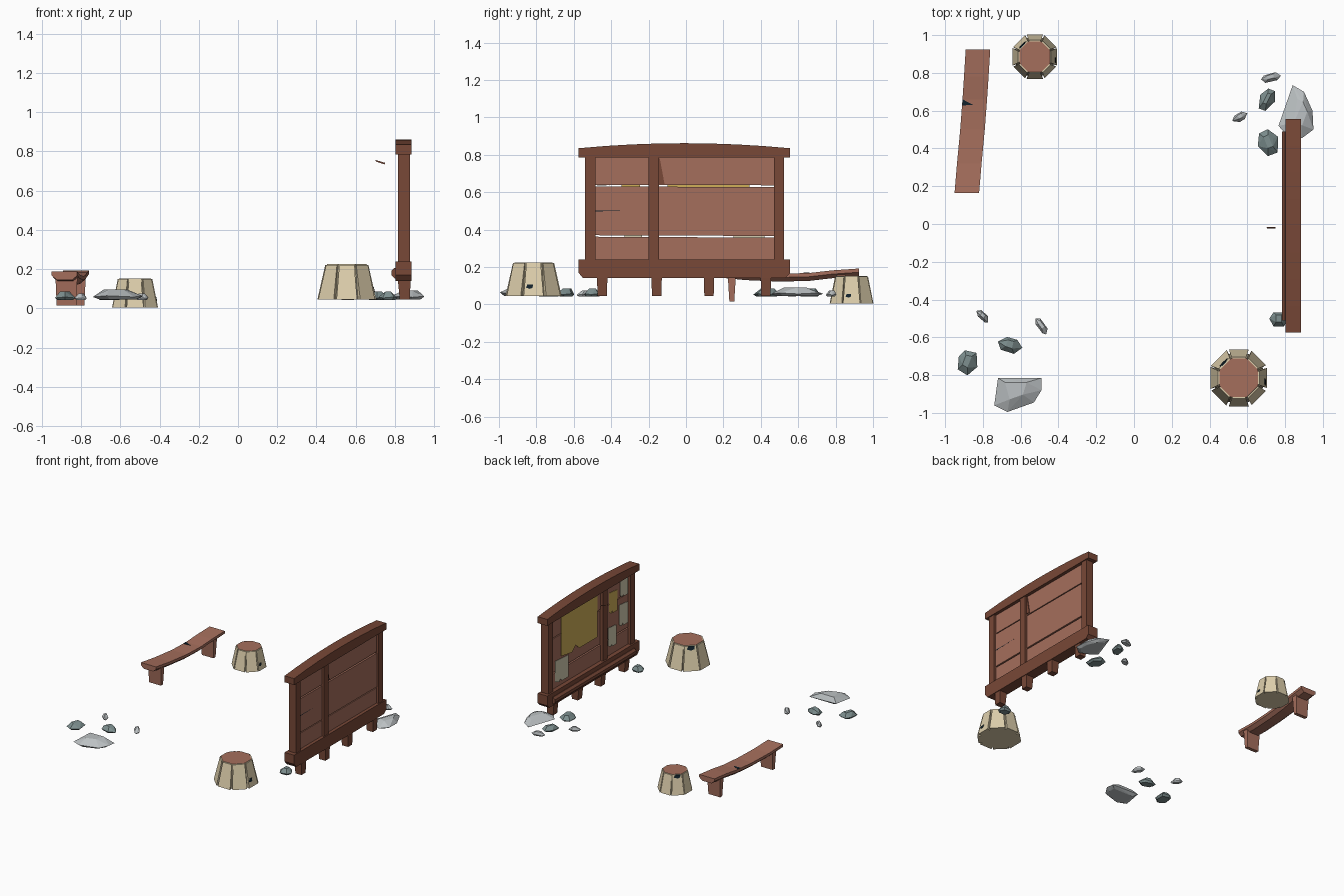
import bpy, bmesh, math, random
from mathutils import Vector

if "Cube" in bpy.data.objects:
    bpy.data.objects.remove(bpy.data.objects["Cube"])

random.seed(4)

def material(name, r, g, b):
    m = bpy.data.materials.new(name)
    lin = [((c / 255 + 0.055) / 1.055) ** 2.4 for c in (r, g, b)]
    m.diffuse_color = (*lin, 1)
    m.use_nodes = True
    m.node_tree.nodes["Principled BSDF"].inputs["Base Color"].default_value = m.diffuse_color
    return m

FRAME = material("dark brown wood", 120, 72, 55)
PLANK = material("light brown wood", 165, 110, 92)
BARK = material("pale bark", 222, 207, 172)
LIGHT = material("light stone", 188, 193, 195)
DARK = material("dark stone", 126, 144, 144)
OCHRE = material("ochre paper", 208, 176, 88)
CREAM = material("cream paper", 212, 205, 178)
HOLE = material("blue black hole", 18, 34, 44)

def finish(name, bm, *mats):
    bmesh.ops.recalc_face_normals(bm, faces=bm.faces)
    me = bpy.data.meshes.new(name)
    bm.to_mesh(me)
    bm.free()
    for m in mats:
        me.materials.append(m)
    ob = bpy.data.objects.new(name, me)
    bpy.context.collection.objects.link(ob)
    return ob

def hull(name, pts, mat):
    bm = bmesh.new()
    vs = [bm.verts.new(p) for p in pts]
    res = bmesh.ops.convex_hull(bm, input=vs)
    loose = [v for v in bm.verts if not v.link_faces]
    bmesh.ops.delete(bm, geom=loose, context='VERTS')
    bmesh.ops.dissolve_limit(bm, angle_limit=0.02, verts=bm.verts, edges=bm.edges)
    return finish(name, bm, mat)

def prism(name, pts, axis, lo, hi, mat):
    """Extrude a 2D outline along an axis: x takes (y, z), y takes (x, z), z takes (x, y)."""
    put = {'x': lambda p, t: (t, p[0], p[1]), 'y': lambda p, t: (p[0], t, p[1]),
           'z': lambda p, t: (p[0], p[1], t)}[axis]
    bm = bmesh.new()
    a = [bm.verts.new(put(p, lo)) for p in pts]
    b = [bm.verts.new(put(p, hi)) for p in pts]
    bm.faces.new(a)
    bm.faces.new(b[::-1])
    n = len(pts)
    for i in range(n):
        bm.faces.new((a[i], a[(i + 1) % n], b[(i + 1) % n], b[i]))
    return finish(name, bm, mat)

def rect(u0, u1, v0, v1):
    return [(u0, v0), (u1, v0), (u1, v1), (u0, v1)]

# ---- notice board: frame ----
arch = [(0.555 - 1.13 * i / 8, 0.862 - 0.027 * ((i - 4) / 4) ** 2) for i in range(9)]
prism("top_beam", [(-0.575, 0.785), (0.555, 0.785)] + arch, 'x', 0.803, 0.885, FRAME)
prism("bottom_beam", [(-0.55, 0.14), (0.53, 0.14), (0.555, 0.165), (0.555, 0.24),
                      (-0.575, 0.24), (-0.575, 0.17)], 'x', 0.803, 0.885, FRAME)
for i, (y0, y1) in enumerate([(-0.54, -0.485), (-0.2, -0.145), (0.47, 0.525)]):
    prism(f"post_{i}", rect(y0, y1, 0.23, 0.80), 'x', 0.815, 0.878, FRAME)
for i, y in enumerate([-0.448, -0.157, 0.123, 0.427]):
    hull(f"board_foot_{i}", [(x, y + s * w, z) for s in (-1, 1)
         for x, w, z in ((0.815, 0.028, 0.15), (0.88, 0.028, 0.15),
                         (0.825, 0.025, 0.045), (0.877, 0.025, 0.045))], FRAME)
# round rail along the notice side
rail = [(0.81 + 0.029 * math.cos(math.radians(22.5 + 45 * k)),
         0.18 + 0.029 * math.sin(math.radians(22.5 + 45 * k))) for k in range(8)]
prism("ledge_rail", rail, 'y', -0.51, 0.49, FRAME)

# ---- notice board: planks ----
planks = [[(-0.5, 0.23), (0.49, 0.23), (0.49, 0.357), (-0.5, 0.362)],
          [(-0.5, 0.370), (0.49, 0.366), (0.49, 0.627), (-0.5, 0.631)],
          [(-0.5, 0.639), (0.49, 0.637), (0.49, 0.80), (-0.5, 0.80)]]
for i, p in enumerate(planks):
    prism(f"plank_{i}", p, 'x', 0.836 + 0.003 * (i % 2), 0.86 + 0.003 * (i % 2), PLANK)
prism("plank_crack", [(-0.485, 0.497), (-0.28, 0.503), (-0.485, 0.503)], 'x', 0.862, 0.8635, HOLE)
prism("plank_split", [(-0.145, 0.78), (-0.14, 0.78), (-0.115, 0.645), (-0.145, 0.645)],
      'x', 0.859, 0.866, FRAME)

# ---- notices, each with a torn lower corner ----
notices = [("map", 0.34, -0.10, 0.44, 0.77, OCHRE), ("notice_a", 0.42, 0.255, 0.27, 0.45, CREAM),
           ("notice_b", -0.245, -0.345, 0.555, 0.725, OCHRE),
           ("notice_c", -0.38, -0.475, 0.635, 0.775, CREAM),
           ("notice_d", -0.37, -0.475, 0.41, 0.585, CREAM),
           ("notice_e", -0.235, -0.33, 0.30, 0.46, CREAM)]
for i, (name, y0, y1, z0, z1, mat) in enumerate(notices):
    w, h = y1 - y0, z1 - z0
    x = 0.832 - 0.002 * (i % 2)
    prism(name, [(y0, z0 + 0.02), (y0 + 0.3 * w, z0), (y0 + 0.4 * w, z0 + 0.12 * h),
                 (y0 + 0.5 * w, z0), (y1, z0), (y1, z1 - 0.01), (y0, z1)], 'x', x, x + 0.003, mat)

# thrown splinter in front of the board
hull("splinter", [(0.70, -0.02, 0.757), (0.748, -0.024, 0.734), (0.748, -0.016, 0.734),
                  (0.705, -0.024, 0.748), (0.705, -0.016, 0.748), (0.75, -0.02, 0.742)], FRAME)

# ---- bench ----
bm = bmesh.new()
rings = []
for y, cx, top in [(0.165, -0.885, 0.187), (0.32, -0.872, 0.172), (0.50, -0.855, 0.164),
                   (0.66, -0.843, 0.168), (0.78, -0.835, 0.182), (0.925, -0.826, 0.192)]:
    section = [(-0.065, 0), (0.065, 0), (0.065, -0.02), (0.04, -0.042), (-0.04, -0.042), (-0.065, -0.02)]
    rings.append([bm.verts.new((cx + dx, y, top + dz)) for dx, dz in section])
for a, b in zip(rings, rings[1:]):
    for k in range(6):
        bm.faces.new((a[k], a[(k + 1) % 6], b[(k + 1) % 6], b[k]))
bm.faces.new(rings[0])
bm.faces.new(rings[-1][::-1])
finish("bench_seat", bm, PLANK)
prism("bench_crack", [(-0.908, 0.628), (-0.85, 0.63), (-0.908, 0.66)], 'z', 0.164, 0.170, HOLE)
for i, (y, cx) in enumerate([(0.245, -0.875), (0.83, -0.833)]):
    hull(f"bench_leg_{i}", [(cx + sx * wx, y + sy * wy, z) for sx in (-1, 1) for sy in (-1, 1)
         for wx, wy, z in ((0.056, 0.022, 0.16), (0.05, 0.013, 0.015))], PLANK)

# ---- stumps: octagonal core with eight bark slabs ----
def stump(name, cx, cy, z0, z1, r0, r1, hole_angle):
    def at(ang, r, t, z):
        c, s = math.cos(ang), math.sin(ang)
        return Vector((cx + r * c - t * s, cy + r * s + t * c, z))
    bm = bmesh.new()
    step = math.pi / 4
    lo, hi = [[bm.verts.new(at((k + 0.5) * step, r, 0, z)) for k in range(8)]
              for r, z in ((r0 * 0.92, z0), (r1, z1))]
    bm.faces.new(lo[::-1])
    bm.faces.new(hi).material_index = 1
    for k in range(8):
        bm.faces.new((lo[k], lo[(k + 1) % 8], hi[(k + 1) % 8], hi[k]))
    finish(name + "_core", bm, BARK, PLANK)
    for k in range(8):
        w0, w1 = r0 * random.uniform(0.34, 0.40), r1 * random.uniform(0.34, 0.39)
        hull(f"{name}_bark_{k}", [at(k * step, r, s * w, z) for s in (-1, 1) for r, w, z in (
            (r0, w0, z0), (r0 * 0.75, w0 * 0.8, z0),
            (r1, w1, z1 - 0.003), (r1 * 0.85, w1 * 0.8, z1 - 0.003))], BARK)
    # dark knot hole low on one slab, dark chip under the rim
    for label, ang, t, f, w, h in (("knot", hole_angle, -0.2, 0.28, 0.17, 0.07),
                                   ("chip", 3 * step, 0, 0.9, 0.26, 0.09)):
        pts = []
        for u, v in ((-1, -0.4), (-0.5, 1), (1, 0.9), (0.9, -0.5), (0.1, -1)):
            g = f + v * h
            r = r0 + (r1 - r0) * g
            pts += [at(ang, r + d, (t + u * w) * r1, z0 + (z1 - z0) * g) for d in (-0.003, 0.002)]
        hull(f"{name}_{label}", pts, HOLE)

stump("large_stump", 0.555, -0.815, 0.045, 0.225, 0.15, 0.11, 0.0)
stump("small_stump", -0.525, 0.885, 0.005, 0.153, 0.117, 0.088, 0.0)

# ---- stones: outline widest at mid height, smaller top and bottom ----
def stone(name, pts, z0, z1, mat, shift):
    n = len(pts)
    c = Vector((sum(p[0] for p in pts) / n, sum(p[1] for p in pts) / n))
    out = []
    for k, p in enumerate(pts):
        d = Vector(p) - c
        out.append((*p, z0 + (z1 - z0) * (0.25 + 0.12 * (k % 2))))
        out.append((*(c + d * 0.75), z0))
        out.append((c.x + d.x * 0.5 + shift[0], c.y + d.y * 0.5 + shift[1],
                    z1 - (z1 - z0) * 0.25 * (k % 3 == 0)))
    hull(name, out, mat)

stone("big_stone_back", [(0.84, 0.735), (0.90, 0.70), (0.945, 0.60), (0.95, 0.50),
                         (0.89, 0.455), (0.80, 0.48), (0.765, 0.52)], 0.045, 0.09, LIGHT, (0.01, 0.01))
stone("big_stone_front", [(-0.74, -0.96), (-0.67, -0.995), (-0.53, -0.945), (-0.49, -0.88),
                          (-0.49, -0.815), (-0.72, -0.815)], 0.045, 0.097, LIGHT, (-0.02, 0.02))
# centre, half sizes, turn, height, colour
small = [(0.703, 0.658, 0.04, 0.06, -30, 0.085, DARK), (0.712, 0.43, 0.055, 0.068, 20, 0.085, DARK),
         (0.725, 0.775, 0.05, 0.024, 15, 0.075, LIGHT), (0.56, 0.566, 0.042, 0.022, 30, 0.075, LIGHT),
         (0.765, -0.505, 0.045, 0.042, 0, 0.085, DARK), (-0.88, -0.732, 0.052, 0.066, -20, 0.085, DARK),
         (-0.657, -0.643, 0.062, 0.04, -15, 0.085, DARK), (-0.80, -0.488, 0.042, 0.02, -45, 0.075, LIGHT),
         (-0.49, -0.54, 0.048, 0.022, -55, 0.075, LIGHT)]
for i, (cx, cy, rx, ry, turn, top, mat) in enumerate(small):
    t, pts = math.radians(turn), []
    for k in range(6):
        a = math.tau * (k + random.uniform(-0.22, 0.22)) / 6
        u, v = rx * 1.08 * math.cos(a), ry * 1.08 * math.sin(a)
        pts.append((cx + u * math.cos(t) - v * math.sin(t), cy + u * math.sin(t) + v * math.cos(t)))
    stone(f"small_stone_{i}", pts, 0.042, top, mat, (0.0, 0.005))
